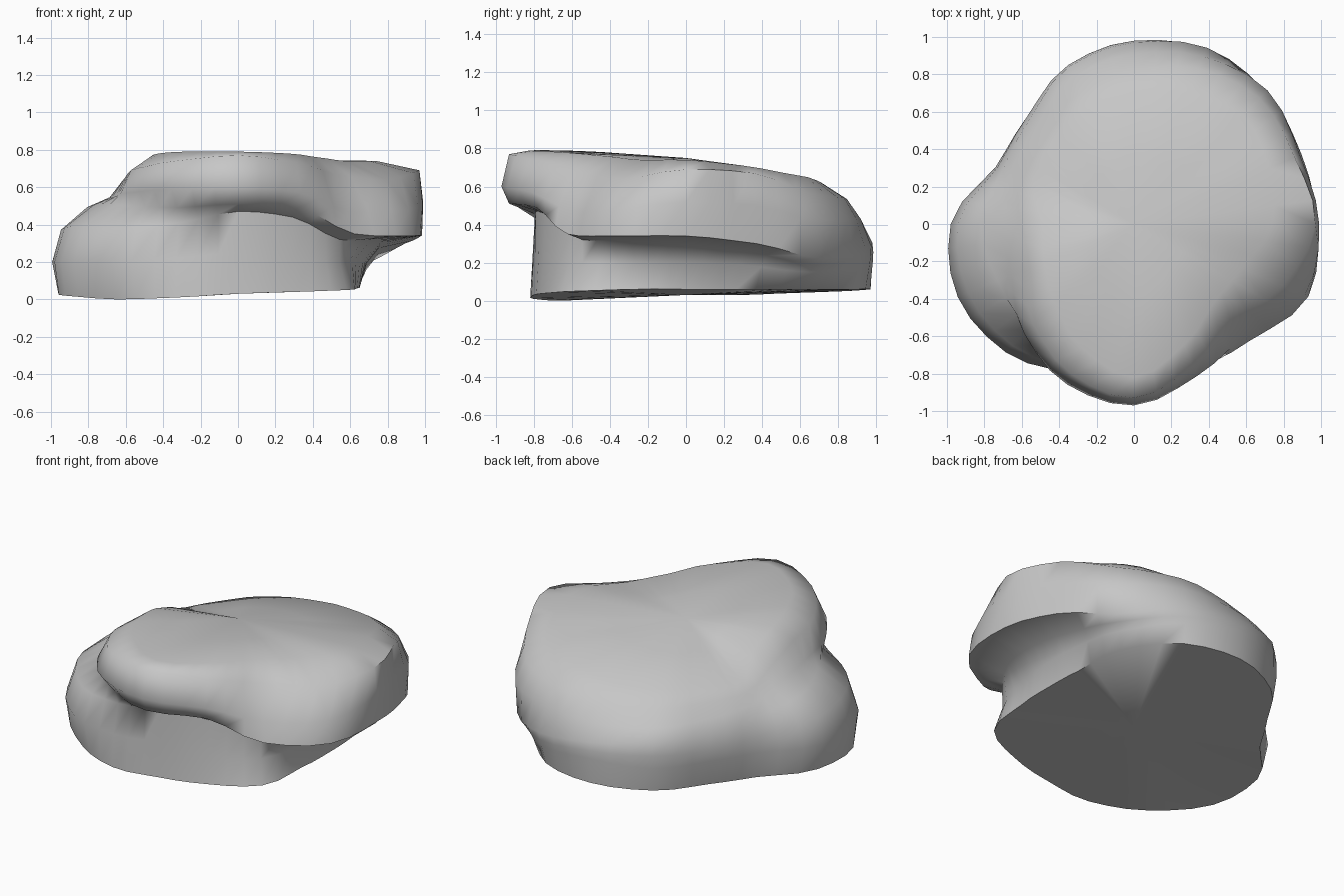
import bpy
import bmesh
import math

COLUMNS = 48
COMPASS = "e ene ne nne n nnw nw wnw w wsw sw ssw s sse se ese".split()


def remove_default_cube():
    cube = bpy.data.objects.get("Cube")
    if cube:
        bpy.data.objects.remove(cube, do_unlink=True)


def make_material(name, colour):
    material = bpy.data.materials.new(name)
    material.use_nodes = True
    material.diffuse_color = colour
    shader = material.node_tree.nodes["Principled BSDF"]
    shader.inputs["Base Color"].default_value = colour
    shader.inputs["Roughness"].default_value = 0.9
    return material


def blend(before, start, end, after, t):
    """Catmull-Rom blend with softened tangents, so corners stay crisp."""
    tangent_start = (end - before) * 0.35
    tangent_end = (after - start) * 0.35
    t2, t3 = t * t, t * t * t
    return (start * (2 * t3 - 3 * t2 + 1) + tangent_start * (t3 - 2 * t2 + t)
            + end * (3 * t2 - 2 * t3) + tangent_end * (t3 - t2))


def ring(**bearings):
    """Closed contour from a (radius, height) pair at every compass bearing."""
    count = len(COMPASS)
    keys = [bearings[name] for name in COMPASS]
    points = []
    for column in range(COLUMNS):
        place = column * count / COLUMNS
        index = int(place)
        around = [keys[(index + step) % count] for step in (-1, 0, 1, 2)]
        radius, height = (blend(*values, place - index) for values in zip(*around))
        angle = math.tau * column / COLUMNS
        points.append((radius * math.cos(angle), radius * math.sin(angle), height))
    return points


def inset(points, scale, centre_height, mix):
    """Shrink a contour towards the axis and lean its height to the centre."""
    return [(x * scale, y * scale, z + (centre_height - z) * mix) for x, y, z in points]


def loft(name, rings, bottom_height, top_height, material):
    bm = bmesh.new()
    loops = [[bm.verts.new(point) for point in points] for points in rings]
    bottom = bm.verts.new((0, 0, bottom_height))
    top = bm.verts.new((0, 0, top_height))
    for i in range(COLUMNS):
        j = (i + 1) % COLUMNS
        for lower, upper in zip(loops, loops[1:]):
            bm.faces.new((lower[i], lower[j], upper[j], upper[i]))
        bm.faces.new((bottom, loops[0][j], loops[0][i]))
        bm.faces.new((top, loops[-1][i], loops[-1][j]))
    bmesh.ops.recalc_face_normals(bm, faces=bm.faces)
    mesh = bpy.data.meshes.new(name)
    bm.to_mesh(mesh)
    bm.free()
    mesh.materials.append(material)
    rock = bpy.data.objects.new(name, mesh)
    bpy.context.collection.objects.link(rock)
    bpy.ops.object.select_all(action="DESELECT")
    rock.select_set(True)
    bpy.context.view_layer.objects.active = rock
    bpy.ops.object.shade_smooth_by_angle(angle=math.radians(65))
    return rock


remove_default_cube()
stone_grey = make_material("stone grey", (0.57, 0.57, 0.57, 1))

# Footprint on the ground
footprint = ring(
    e=(.65, .06), ene=(.69, .06), ne=(.86, .06), nne=(.97, .06),
    n=(.97, .06), nnw=(.9, .05), nw=(.78, .04), wnw=(.77, .03),
    w=(.94, .03), wsw=(1, .02), sw=(.92, 0), ssw=(.87, .01),
    s=(.8, .03), sse=(.79, .04), se=(.82, .05), ese=(.69, .06))

# Lower flank, undercut on the east
flank = ring(
    e=(.68, .2), ene=(.74, .19), ne=(.92, .15), nne=(1, .18),
    n=(.98, .22), nnw=(.92, .2), nw=(.81, .2), wnw=(.8, .2),
    w=(.98, .2), wsw=(1.02, .2), sw=(.97, .2), ssw=(.86, .22),
    s=(.79, .25), sse=(.77, .22), se=(.77, .2), ese=(.68, .2))

# Crease below the overhang, and the west shelf's shoulder
crease = ring(
    e=(.76, .3), ene=(.8, .26), ne=(.96, .19), nne=(1.01, .22),
    n=(.98, .27), nnw=(.92, .28), nw=(.81, .27), wnw=(.79, .3),
    w=(.94, .36), wsw=(.96, .39), sw=(.92, .38), ssw=(.83, .41),
    s=(.79, .47), sse=(.76, .44), se=(.77, .32), ese=(.77, .32))

# Overhanging rim, and the west shelf's inner edge
rim = ring(
    e=(.98, .34), ene=(.97, .3), ne=(1, .22), nne=(1.02, .27),
    n=(.97, .32), nnw=(.91, .36), nw=(.79, .38), wnw=(.76, .41),
    w=(.82, .48), wsw=(.79, .51), sw=(.8, .5), ssw=(.85, .49),
    s=(.93, .51), sse=(.85, .49), se=(.88, .35), ese=(1.01, .34))

# Side of the upper slab
slab_side = ring(
    e=(.99, .52), ene=(.96, .5), ne=(1.01, .42), nne=(.97, .43),
    n=(.91, .42), nnw=(.85, .43), nw=(.74, .44), wnw=(.71, .47),
    w=(.69, .54), wsw=(.71, .55), sw=(.83, .57), ssw=(.93, .59),
    s=(.97, .6), sse=(.88, .57), se=(.84, .47), ese=(.99, .48))

# Worn top edge
top_edge = ring(
    e=(.97, .69), ene=(.93, .67), ne=(.95, .56), nne=(.9, .54),
    n=(.82, .52), nnw=(.76, .51), nw=(.68, .52), wnw=(.66, .53),
    w=(.61, .61), wsw=(.64, .67), sw=(.76, .7), ssw=(.87, .74),
    s=(.93, .77), sse=(.82, .73), se=(.73, .67), ese=(.86, .64))

# Plateau, falling gently to the back
plateau = ring(
    e=(.74, .74), ene=(.78, .71), ne=(.82, .66), nne=(.75, .63),
    n=(.71, .6), nnw=(.66, .59), nw=(.61, .58), wnw=(.58, .59),
    w=(.49, .69), wsw=(.52, .75), sw=(.6, .78), ssw=(.72, .79),
    s=(.82, .79), sse=(.7, .78), se=(.6, .76), ese=(.62, .74))

boulder_rings = [footprint, flank, crease, rim, slab_side, top_edge, plateau,
                 inset(plateau, 0.5, 0.75, 0.5)]
loft("boulder", boulder_rings, 0.03, 0.75, stone_grey)
